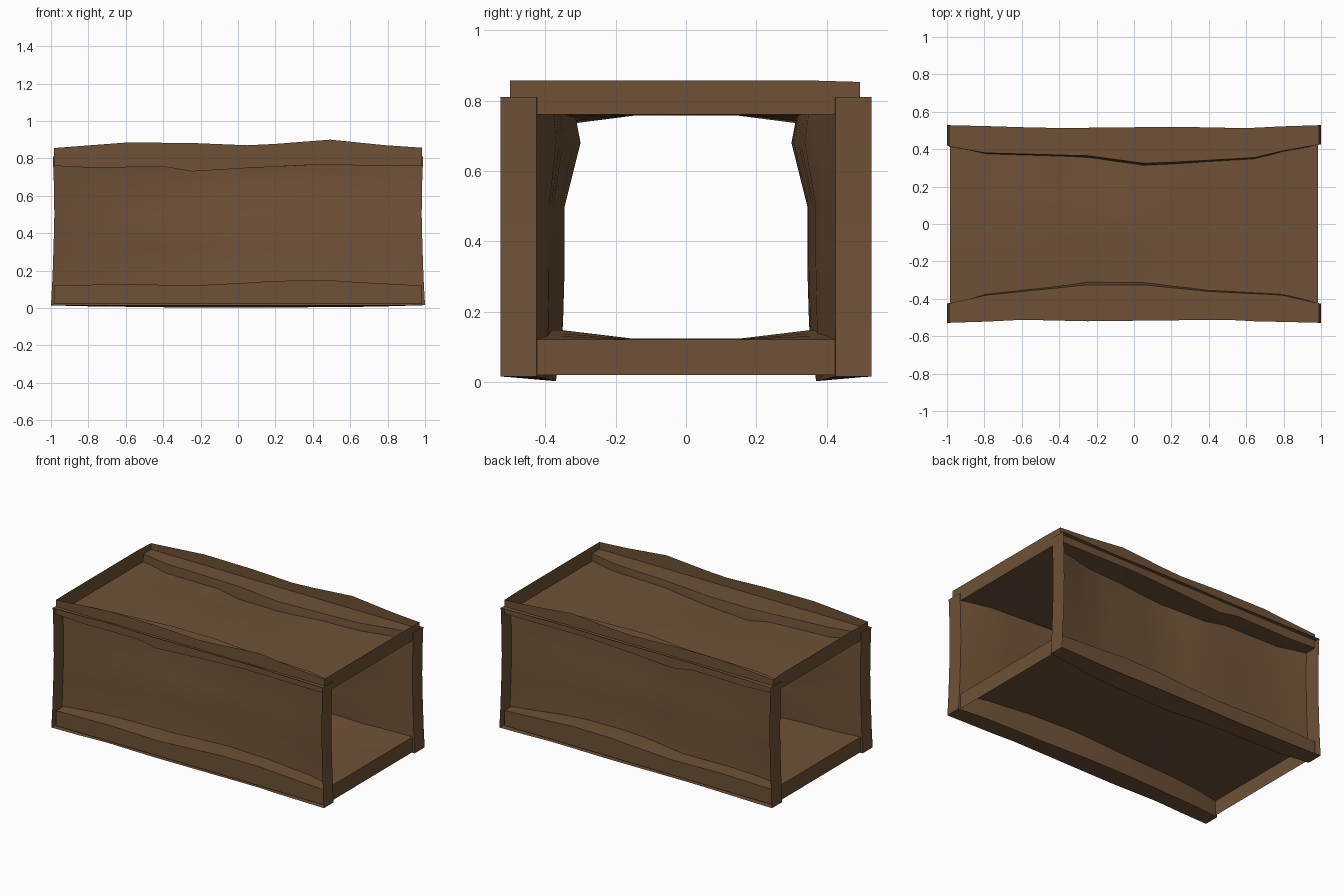
import bpy, bmesh, math

if "Cube" in bpy.data.objects:
    bpy.data.objects.remove(bpy.data.objects["Cube"])

wood = bpy.data.materials.new("brown wood")
wood.diffuse_color = (0.158, 0.083, 0.038, 1)
wood.use_nodes = True
wood.node_tree.nodes["Principled BSDF"].inputs["Base Color"].default_value = wood.diffuse_color

XS = [-1, -0.8, -0.6, -0.4, -0.25, -0.1, 0.05, 0.2, 0.4, 0.5, 0.65, 0.8, 1]


def wave(x, keys):
    """Piecewise linear curve through (x, value) keys."""
    for (x0, a), (x1, b) in zip(keys, keys[1:]):
        if x <= x1:
            return a + (b - a) * (x - x0) / (x1 - x0)
    return keys[-1][1]


def tray(name, place, rows, floor, rim, width, end_rim, edge_s=None):
    """Hollow plank open on its outer side: warped inner sheet plus four edge flanges.
    place(x, s, d): s runs across the plank, d points outward."""
    bm = bmesh.new()
    n = len(rows)

    def vert(x, s, d, j):
        return bm.verts.new(place(x * width[j], s, d))

    grid, low, high = [], [], []
    for x in XS:
        ss = list(rows)
        if edge_s:
            ss[0], ss[-1] = edge_s(x)
        grid.append([vert(x, ss[j], floor(x, j), j) for j in range(n)])
        r0, r1 = rim(x)
        low.append(vert(x, rows[0], r0, 0))
        high.append(vert(x, rows[-1], r1, n - 1))
    # inner sheet and long flanges
    for i in range(len(XS) - 1):
        for j in range(n - 1):
            bm.faces.new((grid[i][j], grid[i + 1][j], grid[i + 1][j + 1], grid[i][j + 1]))
        bm.faces.new((low[i], low[i + 1], grid[i + 1][0], grid[i][0]))
        bm.faces.new((grid[i][-1], grid[i + 1][-1], high[i + 1], high[i]))
    # end flanges
    for i in (0, -1):
        outer = [low[i]] + [vert(XS[i], rows[j], end_rim, j) for j in range(1, n - 1)] + [high[i]]
        for j in range(n - 1):
            bm.faces.new((grid[i][j], grid[i][j + 1], outer[j + 1], outer[j]))
    bmesh.ops.recalc_face_normals(bm, faces=bm.faces)
    me = bpy.data.meshes.new(name)
    bm.to_mesh(me)
    bm.free()
    me.materials.append(wood)
    ob = bpy.data.objects.new(name, me)
    bpy.context.collection.objects.link(ob)
    bpy.ops.object.select_all(action='DESELECT')
    ob.select_set(True)
    bpy.context.view_layer.objects.active = ob
    bpy.ops.object.shade_smooth_by_angle(angle=math.radians(40))


# front and back walls, bulging inward
DIP = [0.055, 0.075, 0.08, 0.08, 0.125, 0.10]
WALL_ROWS = [0.015, 0.16, 0.33, 0.5, 0.68, 0.81]
WALL_WIDTH = [1, 0.992, 0.986, 0.982, 0.985, 0.99]
FRONT = [(-1, 0), (-.8, .45), (-.6, .65), (-.25, 1), (.05, 1), (.4, .65), (.8, .45), (1, 0)]
BACK = [(-1, .1), (-.8, .45), (-.25, .6), (.05, 1), (.2, .95), (.65, .7), (.8, .35), (1, 0)]
OUTER = [(-1, .528), (-.8, .522), (-.6, .512), (-.25, .52), (.2, .515), (.5, .512), (.65, .52), (1, .528)]

for name, side, bulge in (("front_wall", -1, FRONT), ("back_wall", 1, BACK)):
    tray(name,
         lambda x, s, d, side=side: (x, side * d, s),
         WALL_ROWS,
         lambda x, j, b=bulge: 0.425 - DIP[j] * wave(x, b),
         lambda x, side=side: (wave(-side * x, OUTER),) * 2,
         WALL_WIDTH, 0.528,
         lambda x, b=bulge: (0.015 - 0.013 * wave(x, b), 0.81))

# roof and floor boards, warped along their long edges
BOARD_ROWS = [-0.5, -0.36, -0.15, 0.15, 0.36, 0.495]
BOARD_W = [1, 1, 0.1, 0.1, 1, 1]
ROOF_EDGE = [(-1, 0), (-.8, -.01), (-.4, -.005), (-.25, -.03), (.05, -.012), (.4, .005), (1, 0)]
ROOF_RIM = [(-1, .855), (-.6, .885), (-.25, .882), (.05, .87), (.2, .877), (.5, .9), (.8, .87), (1, .857)]
FLOOR_EDGE = [(-1, 0), (-.6, .008), (-.25, 0), (.05, .015), (.2, .025), (.5, .028), (.65, .018), (1, 0)]

tray("roof_board", lambda x, s, d: (x, s, d), BOARD_ROWS,
     lambda x, j: 0.76 + BOARD_W[j] * wave(x, ROOF_EDGE),
     lambda x: (wave(x, ROOF_RIM), wave(x, ROOF_RIM) - 0.004),
     [0.985] * 6, 0.857)
tray("floor_board", lambda x, s, d: (x, s, -d), BOARD_ROWS,
     lambda x, j: -0.12 - BOARD_W[j] * wave(x, FLOOR_EDGE),
     lambda x: (-0.02, -0.02),
     [0.985] * 6, -0.02)
